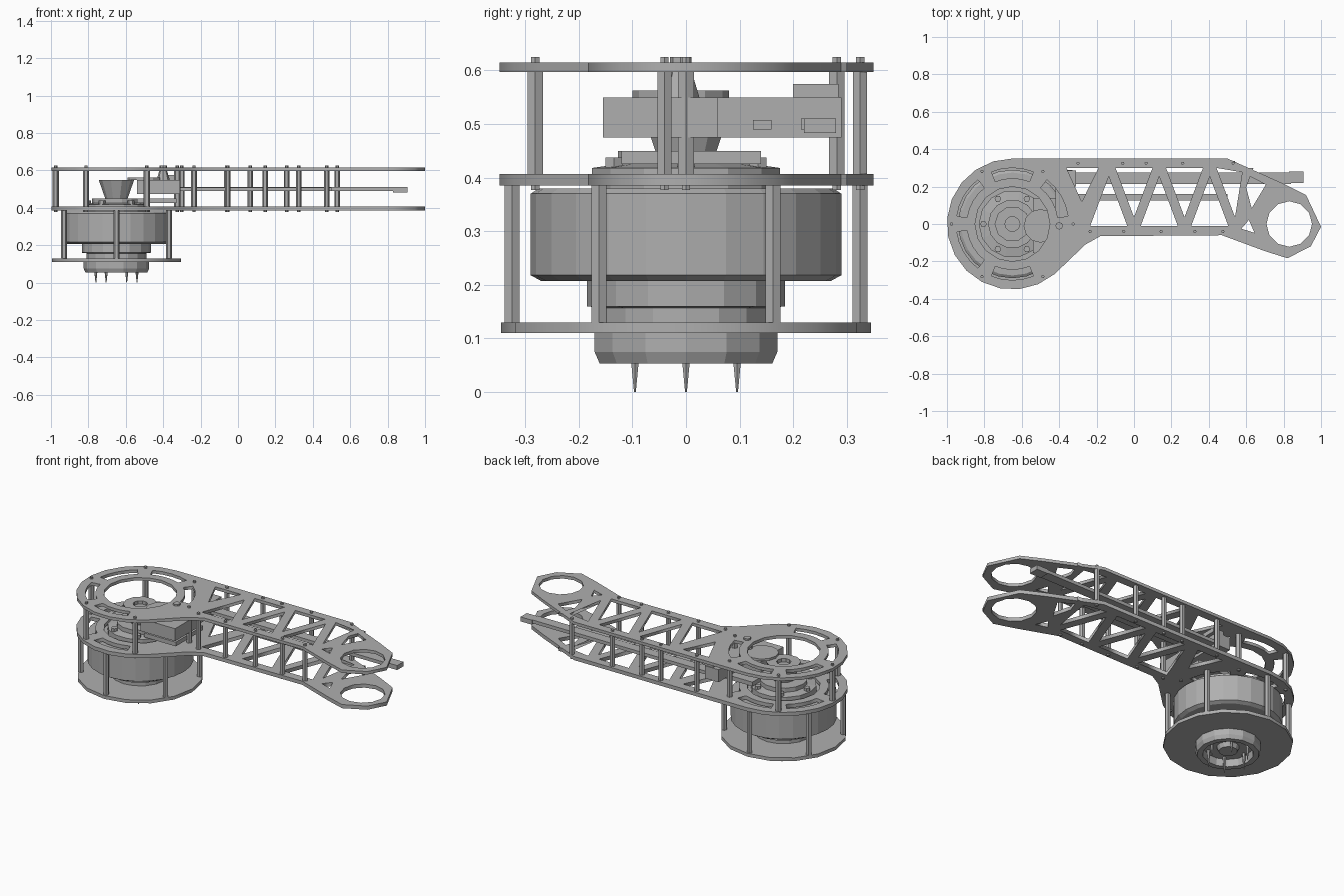
import bpy, bmesh, math
from mathutils import Vector

if "Cube" in bpy.data.objects:
    bpy.data.objects.remove(bpy.data.objects["Cube"], do_unlink=True)

metal = bpy.data.materials.new("grey_metal")
metal.use_nodes = True
GREY = (0.43, 0.43, 0.43, 1)
metal.diffuse_color = GREY
metal.node_tree.nodes["Principled BSDF"].inputs["Base Color"].default_value = GREY

HUB = Vector((-0.65, 0))       # joint axis
EYE = Vector((0.83, 0))        # far end ring


def finish(name, mesh):
    mesh.materials.clear()
    mesh.materials.append(metal)
    ob = bpy.data.objects.new(name, mesh)
    bpy.context.collection.objects.link(ob)
    return ob


def arc(c, r, a0, a1, n):
    """Points along an arc, angles in degrees."""
    steps = [math.radians(a0 + (a1 - a0) * i / n) for i in range(n + 1)]
    return [(c[0] + r * math.cos(a), c[1] + r * math.sin(a)) for a in steps]


def circle(c, r, n):
    return arc(c, r, 0, 360, n)[:-1]


def plate(name, loops, z0, z1):
    """Flat sheet: first loop is the outline, the others are holes."""
    cu = bpy.data.curves.new(name, "CURVE")
    cu.dimensions = "2D"
    cu.fill_mode = "BOTH"
    cu.extrude = (z1 - z0) / 2
    for loop in loops:
        sp = cu.splines.new("POLY")
        sp.points.add(len(loop) - 1)
        for p, (x, y) in zip(sp.points, loop):
            p.co = (x, y, 0, 1)
        sp.use_cyclic_u = True
    tmp = bpy.data.objects.new(name, cu)
    bpy.context.collection.objects.link(tmp)
    dg = bpy.context.evaluated_depsgraph_get()
    mesh = bpy.data.meshes.new_from_object(tmp.evaluated_get(dg))
    bpy.data.objects.remove(tmp, do_unlink=True)
    ob = finish(name, mesh)
    ob.location.z = (z0 + z1) / 2
    return ob


def turned(name, c, profile, n):
    """Closed solid of revolution from (radius, z) pairs."""
    bm = bmesh.new()
    rings = [[bm.verts.new((x, y, z)) for x, y in circle(c, r, n)] for r, z in profile]
    for a, b in zip(rings, rings[1:]):
        for i in range(n):
            j = (i + 1) % n
            bm.faces.new((a[i], a[j], b[j], b[i]))
    bm.faces.new(rings[0])
    bm.faces.new(rings[-1])
    bmesh.ops.recalc_face_normals(bm, faces=bm.faces)
    me = bpy.data.meshes.new(name)
    bm.to_mesh(me)
    bm.free()
    return finish(name, me)


def box(name, lo, hi):
    bm = bmesh.new()
    bmesh.ops.create_cube(bm, size=1)
    lo, hi = Vector(lo), Vector(hi)
    for v in bm.verts:
        v.co = (lo + hi) / 2 + v.co * (hi - lo)
    me = bpy.data.meshes.new(name)
    bm.to_mesh(me)
    bm.free()
    return finish(name, me)


def post(name, c, z0, z1, r=0.015):
    """Spacer with a screw head poking out past each plate."""
    t = 0.03
    turned(name, c, [(0.009, z0 - t), (0.009, z0), (r, z0), (r, z1),
                     (0.009, z1), (0.009, z1 + t - 0.002)], 6)


def shrink(tri, d):
    """Move each edge of a triangle inward by d."""
    a, b, c = (Vector(p) for p in tri)
    la, lb, lc = (b - c).length, (c - a).length, (a - b).length
    centre = (a * la + b * lb + c * lc) / (la + lb + lc)
    area = abs((b - a).cross(c - a)) / 2
    k = 1 - d / (2 * area / (la + lb + lc))
    return [tuple(centre + (p - centre) * k) for p in (a, b, c)]


# Arm side plates: rounded hub end, lattice beam, small ring end
outline = arc(HUB, 0.35, 90, 310, 13)
outline += [(-0.26, -0.11), (-0.18, -0.065), (0.47, -0.06), (0.70, -0.145),
            (0.82, -0.183), (0.945, -0.12), (1.0, -0.015), (0.92, 0.155),
            (0.80, 0.215), (0.50, 0.35)]
holes = [circle(HUB, 0.2, 16), circle(EYE, 0.122, 12)]
for k in range(6):
    a = 60 * k + 8
    if k != 5:
        holes.append(arc(HUB, 0.3, a, a + 44, 4) + arc(HUB, 0.245, a + 44, a, 4))
low, high, pitch = -0.035, 0.325, 0.27
for i in range(3):
    x = -0.27 + pitch * i
    holes.append(shrink([(x, low), (x + pitch, low), (x + pitch / 2, high)], 0.025))
    x += pitch / 2
    holes.append(shrink([(x, high), (x + pitch, high), (x + pitch, low)]
                        if i == 3 else [(x, high), (x + pitch, high), (x + pitch / 2, low)], 0.025))
holes.append(shrink([(-0.40, high), (-0.15, high), (-0.28, 0.06)], 0.025))
holes.append(shrink([(0.54, high), (0.74, 0.22), (0.62, 0.02)], 0.025))
holes.append(shrink([(0.54, low), (0.68, -0.08), (0.62, 0.06)], 0.02))
plate("lower_arm_plate", [outline] + holes, 0.385, 0.407)
plate("upper_arm_plate", [outline] + holes, 0.597, 0.615)

# Spacers between the arm plates
for i, p in enumerate(circle(HUB, 0.325, 6)):
    post(f"hub_spacer_{i}", p, 0.407, 0.597, 0.017)
for i, x in enumerate((-0.235, -0.055, 0.145, 0.325, 0.475)):
    post(f"front_spacer_{i}", (x, -0.04), 0.407, 0.597)
for i, x in enumerate((-0.3, -0.06, 0.065, 0.26, 0.53)):
    post(f"back_spacer_{i}", (x, 0.325), 0.407, 0.597)

# Base disc and its spacers
plate("base_disc", [circle(HUB, 0.345, 16)], 0.11, 0.13)
for i, p in enumerate(arc(HUB, 0.325, 30, 330, 5)):
    turned(f"base_spacer_{i}", p, [(0.016, 0.13), (0.016, 0.385)], 6)

# Drive motor: wide drum over a narrower neck
drum = turned("motor_drum", HUB, [(0.27, 0.207), (0.29, 0.218), (0.29, 0.37), (0.275, 0.38)], 24)
turned("motor_neck", HUB, [(0.16, 0.13), (0.16, 0.157), (0.185, 0.16), (0.185, 0.207)], 16)
turned("rotor_step", HUB, [(0.18, 0.38), (0.18, 0.418), (0.13, 0.425), (0.13, 0.45), (0.06, 0.45)], 14)
turned("rotor_cap", HUB, [(0.06, 0.45), (0.095, 0.55), (0.04, 0.55), (0.04, 0.53)], 10)
for i, p in enumerate(circle(HUB, 0.155, 6)):
    turned(f"rotor_bolt_{i}", p, [(0.018, 0.418), (0.018, 0.438)], 6)

# Output flange under the base disc, recessed, with pointed screws
turned("output_flange", HUB, [(0.175, 0.11), (0.175, 0.075), (0.165, 0.053),
                              (0.135, 0.053), (0.13, 0.095), (0.06, 0.095), (0.05, 0.07)], 14)
for i, p in enumerate(circle(HUB, 0.11, 6)):
    turned(f"flange_screw_{i}", p, [(0.002, 0), (0.008, 0.055), (0.012, 0.13), (0.012, 0.137)], 6)

# Gearbox and sensor block beside the motor axis
box("gearbox", (-0.54, -0.155, 0.475), (-0.31, 0.06, 0.55))
box("gearbox_bracket", (-0.42, 0.06, 0.475), (-0.33, 0.29, 0.55))
box("bracket_clip", (-0.38, 0.2, 0.55), (-0.31, 0.285, 0.575))
turned("gear_wheel", (-0.5, -0.01), [(0.09, 0.55), (0.09, 0.563), (0.03, 0.563)], 12)
turned("gear_pin", (-0.4, -0.01), [(0.035, 0.55), (0.02, 0.6), (0.02, 0.625)], 8)
box("gear_foot", (-0.54, -0.12, 0.425), (-0.33, 0.14, 0.45))

# Push rod running along the arm, with a wider tip, and a short inner rod
box("push_rod", (-0.33, 0.215, 0.49), (0.84, 0.275, 0.51))
box("push_rod_tip", (0.83, 0.22, 0.483), (0.905, 0.28, 0.51))
box("inner_rod", (-0.33, 0.125, 0.49), (0.5, 0.16, 0.508))
